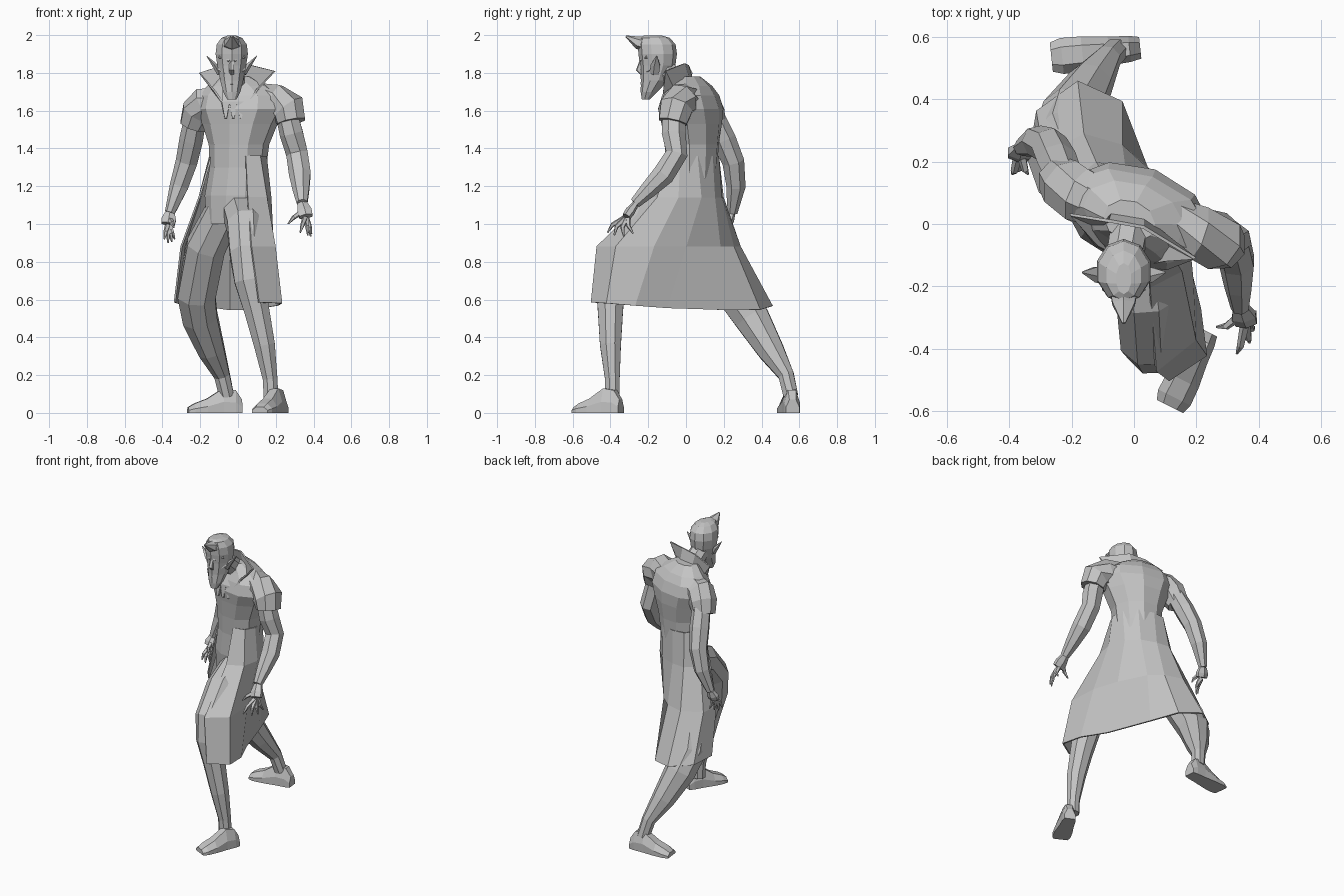
import bpy, bmesh, math
from mathutils import Vector

cube = bpy.data.objects.get("Cube")
if cube:
    bpy.data.objects.remove(cube, do_unlink=True)

grey = bpy.data.materials.new("plain grey")
grey.use_nodes = True
colour = (.55, .55, .55, 1)
grey.diffuse_color = colour
grey.node_tree.nodes["Principled BSDF"].inputs["Base Color"].default_value = colour


def loft(name, rings, closed=True, caps=True, thickness=0):
    """Join rows of points with quads, optionally closing each row and both ends."""
    bm = bmesh.new()
    rows = [[bm.verts.new((p[0], p[1], max(p[2], 0))) for p in ring] for ring in rings]
    count = len(rows[0])
    for lower, upper in zip(rows, rows[1:]):
        for i in range(count if closed else count - 1):
            j = (i + 1) % count
            bm.faces.new((lower[i], lower[j], upper[j], upper[i]))
    if caps and closed:
        bm.faces.new(rows[0][::-1])
        bm.faces.new(rows[-1])
    bmesh.ops.recalc_face_normals(bm, faces=bm.faces)
    mesh = bpy.data.meshes.new(name)
    bm.to_mesh(mesh)
    bm.free()
    mesh.materials.append(grey)
    part = bpy.data.objects.new(name, mesh)
    bpy.context.collection.objects.link(part)
    if thickness:
        solid = part.modifiers.new("cloth thickness", 'SOLIDIFY')
        solid.thickness = thickness
        solid.offset = 0


def stack(name, rows, turn=0, sides=10):
    """Horizontal ellipses: height, centre x, centre y, half width, half depth."""
    c, s = math.cos(turn), math.sin(turn)
    rings = []
    for z, cx, cy, rx, ry in rows:
        ring = []
        for i in range(sides):
            a = math.tau * (i + .5) / sides
            u, v = rx * math.cos(a), ry * math.sin(a)
            ring.append((cx + u * c - v * s, cy + u * s + v * c, z))
        rings.append(ring)
    loft(name, rings)


def tube(name, path, sides=7, flat=1, side=(1, 0, 0)):
    """Limb along a path of (x, y, z, radius), squashed across its side axis by flat."""
    points = [Vector(p[:3]) for p in path]
    rings = []
    for i, p in enumerate(points):
        along = (points[min(i + 1, len(points) - 1)] - points[max(i - 1, 0)]).normalized()
        across = Vector(side)
        across = (across - along * across.dot(along)).normalized()
        other = along.cross(across)
        r = path[i][3]
        rings.append([p + across * r * math.cos(a) + other * r * flat * math.sin(a)
                      for a in (math.tau * (k + .5) / sides for k in range(sides))])
    loft(name, rings)


def hand(label, wrist, knuckle, tips):
    """Palm with five bent, pointed fingers; the thumb comes first."""
    w, k = Vector(wrist), Vector(knuckle)
    tube(label + "_palm", [(*w, .028), (*w.lerp(k, .6), .044), (*k, .04)], 6, .6)
    for n, tip in enumerate(tips):
        t = Vector(tip)
        root = w.lerp(k, .5 if n == 0 else .95).lerp(t, .15)
        bend = root.lerp(t, .5) + (t - w).normalized() * .012 + Vector((0, -.01, .012))
        tube(f"{label}_finger_{n}", [(*root, .016), (*bend, .012), (*t, .004)], 5)


def foot(label, heel, toe):
    """Shoe running from heel to toe with a low blunt front."""
    h, t = Vector((*heel, 0)), Vector((*toe, 0))
    d = (t - h).normalized()
    rings = []
    for f, half, top in ((0, .035, .07), (.12, .042, .12), (.35, .046, .13),
                         (.65, .056, .075), (.88, .058, .05), (1, .047, .03)):
        c, s = h.lerp(t, f), Vector((d.y, -d.x, 0)) * half
        rings.append([c + s * w + Vector((0, 0, top * v)) for w, v in
                      ((1, 0), (1, .45), (.5, 1), (-.5, 1), (-1, .45), (-1, 0))])
    loft(label + "_foot", rings)


# Coat body, twisted with the stride
stack("coat_body", [
    (1, -.03, .02, .14, .11), (1.15, -.015, .025, .165, .135), (1.3, 0, .03, .152, .138),
    (1.42, .005, .03, .162, .145), (1.53, .01, .03, .205, .155), (1.61, .012, .025, .25, .16),
    (1.68, .012, .025, .24, .135), (1.73, 0, .025, .17, .105), (1.78, -.015, .01, .085, .065)],
    turn=-.36)

# Open coat skirt: rib, waist, thigh and hem rows, with a slightly uneven hem
rib = [(.04, -.112), (.115, -.09), (.148, -.03), (.14, .06), (.08, .138),
       (-.02, .17), (-.1, .16), (-.148, .1), (-.14, .02)]
waist = [(.05, -.2), (.15, -.15), (.172, -.04), (.14, .08), (.07, .15),
         (-.03, .185), (-.12, .195), (-.2, .13), (-.205, .03)]
thigh = [(.07, -.47), (.195, -.37), (.185, -.17), (.13, 0), (.04, .18),
         (-.04, .25), (-.16, .285), (-.285, .22), (-.3, .1)]
hem = [(.11, -.5), (.23, -.42), (.21, -.27), (.13, -.1), (.03, .2),
       (-.04, .39), (-.18, .455), (-.31, .36), (-.335, .2)]
drop = [.585, .58, .568, .555, .545, .545, .565, .575, .585]
rows = [[(x, y, z) for x, y in row] for row, z in ((rib, 1.36), (waist, 1.14), (thigh, .88))]
loft("coat_skirt", rows + [[(x, y, z) for (x, y), z in zip(hem, drop)]],
     closed=False, thickness=.01)

# Standing collar with flared tips
loft("collar", [
    [(-.08, -.09, 1.64), (-.12, -.01, 1.7), (-.07, .04, 1.74), (.03, .02, 1.75),
     (.1, -.06, 1.71), (.05, -.13, 1.63)],
    [(-.12, -.07, 1.7), (-.205, .03, 1.8), (-.08, .01, 1.84), (.03, -.01, 1.85),
     (.195, -.11, 1.81), (.1, -.12, 1.71)]], closed=False, thickness=.01)

# Pleated neck cloth
for n, x in enumerate((-.065, -.025, .015)):
    tube(f"neck_cloth_{n}", [(x, -.07, 1.71, .025), (x, -.105, 1.64, .03),
                             (x, -.128, 1.56, .008)], 4)

# Legs
tube("left_leg", [(.01, 0, 1.08, .1), (.04, -.23, .99, .105), (.05, -.37, .84, .1),
                  (.06, -.4, .7, .085), (.1, -.4, .54, .072), (.14, -.4, .36, .06),
                  (.17, -.39, .18, .042), (.175, -.39, .08, .042)], 8)
tube("right_leg", [(-.07, .04, 1.08, .1), (-.17, .13, .88, .11), (-.22, .27, .62, .108),
                   (-.2, .35, .5, .1), (-.14, .45, .33, .075), (-.085, .53, .2, .045),
                   (-.06, .555, .09, .042)], 8)
foot("left", (.235, -.345), (.115, -.585))
foot("right", (.02, .565), (-.265, .535))

# Short sleeves and arms
tube("left_sleeve", [(.12, 0, 1.66, .085), (.2, -.03, 1.65, .095),
                     (.268, -.055, 1.61, .095), (.282, -.07, 1.54, .08)], 8)
tube("right_sleeve", [(-.1, .07, 1.65, .085), (-.17, .09, 1.635, .095),
                      (-.215, .12, 1.59, .09), (-.24, .145, 1.52, .073)], 8)
tube("left_arm", [(.255, -.065, 1.6, .06), (.285, -.065, 1.48, .065), (.315, -.05, 1.37, .06),
                  (.33, -.12, 1.26, .06), (.335, -.2, 1.18, .046), (.34, -.27, 1.11, .03)], 7)
tube("right_arm", [(-.22, .14, 1.58, .06), (-.245, .2, 1.45, .065), (-.27, .25, 1.33, .06),
                   (-.31, .265, 1.2, .052), (-.36, .245, 1.06, .028)], 7)
hand("left", (.34, -.265, 1.11), (.36, -.315, 1.04),
     [(.265, -.33, 1), (.33, -.415, .955), (.37, -.38, .94), (.385, -.33, .935), (.39, -.28, .95)])
hand("right", (-.36, .245, 1.06), (-.37, .22, 1),
     [(-.34, .16, .98), (-.39, .16, .92), (-.37, .17, .9), (-.35, .19, .905), (-.335, .22, .92)])

# Neck and head
middle = -.033
tube("neck", [(-.01, .01, 1.7, .065), (middle, -.12, 1.82, .06)], 8)
stack("head", [(z, middle, y, rx, ry) for z, y, rx, ry in (
    (1.66, -.212, .026, .022), (1.7, -.195, .048, .045), (1.76, -.167, .064, .072),
    (1.84, -.15, .08, .094), (1.9, -.15, .09, .102), (1.95, -.155, .084, .1),
    (1.985, -.165, .058, .08), (1.997, -.175, .025, .05))])
tube("hair_peak", [(middle, -.18, 1.945, .058), (middle, -.255, 1.96, .042),
                   (middle, -.318, 1.994, .006)], 6, .8)
tube("nose", [(middle, -.232, 1.87, .012), (middle, -.25, 1.815, .016),
              (middle, -.228, 1.795, .014)], 5)
tube("mouth", [(middle - .035, -.212, 1.735, .006), (middle, -.232, 1.745, .011),
               (middle + .035, -.212, 1.735, .006)], 5, side=(0, 0, 1))

# Mirrored brows, cheekbones and pointed ears
for label, m in (("left", 1), ("right", -1)):
    tube(label + "_brow", [(middle + m * .01, -.238, 1.865, .011),
                           (middle + m * .065, -.205, 1.885, .009)], 5, side=(0, 0, 1))
    tube(label + "_cheek", [(middle + m * .03, -.222, 1.8, .01),
                            (middle + m * .068, -.18, 1.82, .01)], 5, side=(0, 0, 1))
    tube(label + "_ear", [(middle + m * .065, -.165, 1.795, .026),
                          (middle + m * .09, -.16, 1.84, .028),
                          (middle + m * .133, -.155, 1.89, .003)], 5, side=(0, 1, 0), flat=.5)
